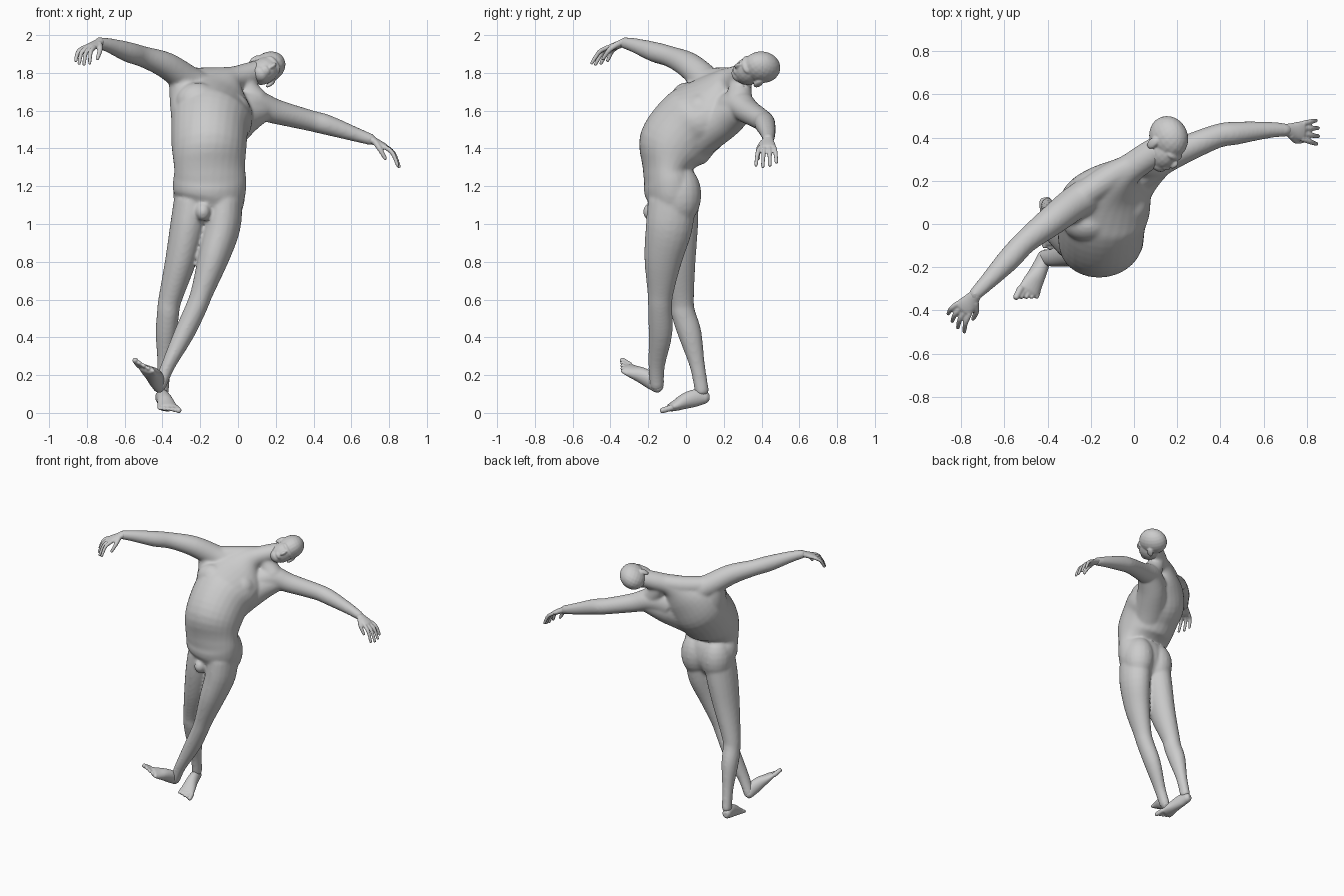
import bpy, bmesh
from math import sin, cos, pi
from mathutils import Vector, Matrix

bm = bmesh.new()


def spline(pts, n=4):
    """Catmull-Rom through rows of numbers."""
    out = []
    for i in range(len(pts) - 1):
        p0, p1, p2, p3 = (pts[max(i - 1, 0)], pts[i], pts[i + 1], pts[min(i + 2, len(pts) - 1)])
        for k in range(n):
            t = k / n
            out.append([0.5 * (2 * b + (c - a) * t + (2 * a - 5 * b + 4 * c - d) * t * t
                               + (3 * b - a - 3 * c + d) * t ** 3)
                        for a, b, c, d in zip(p0, p1, p2, p3)])
    return out + [list(pts[-1])]


def loft(rows, side0=(1, 0, 0), side1=None, seg=20):
    """Closed tube through rows (x, y, z, half width[, half depth]) with rounded ends."""
    rows = spline([tuple(r) if len(r) == 5 else tuple(r) + (r[3],) for r in rows])
    s0, s1 = Vector(side0), Vector(side1 or side0)
    n = len(rows)
    frames = []
    for i, (x, y, z, a, b) in enumerate(rows):
        t = (Vector(rows[min(i + 1, n - 1)][:3]) - Vector(rows[max(i - 1, 0)][:3])).normalized()
        s = s0.lerp(s1, i / (n - 1))
        s = (s - t * s.dot(t)).normalized()
        frames.append((Vector((x, y, z)), t, s, t.cross(s), a, b))
    c, t, s, d, a, b = frames[0]
    frames.insert(0, (c - t * min(a, b) * 0.6, t, s, d, a * 0.6, b * 0.6))
    c, t, s, d, a, b = frames[-1]
    frames.append((c + t * min(a, b) * 0.6, t, s, d, a * 0.6, b * 0.6))
    rings = [[bm.verts.new(c + s * a * cos(2 * pi * j / seg) + d * b * sin(2 * pi * j / seg))
              for j in range(seg)] for c, t, s, d, a, b in frames]
    for r0, r1 in zip(rings, rings[1:]):
        for j in range(seg):
            k = (j + 1) % seg
            bm.faces.new((r0[j], r0[k], r1[k], r1[j]))
    bm.faces.new(rings[0][::-1])
    bm.faces.new(rings[-1])


def blob(center, radii, frame=Matrix.Identity(4)):
    m = frame @ Matrix.Translation(center) @ Matrix.Diagonal((*radii, 1))
    bmesh.ops.create_uvsphere(bm, u_segments=20, v_segments=12, radius=1, matrix=m)


def finish(name, voxel, iterations):
    """Fuse everything built so far into one smooth object."""
    mesh = bpy.data.meshes.new(name)
    bm.to_mesh(mesh)
    bm.clear()
    ob = bpy.data.objects.new(name, mesh)
    bpy.context.collection.objects.link(ob)
    remesh = ob.modifiers.new("fuse", 'REMESH')
    remesh.mode = 'VOXEL'
    remesh.voxel_size = voxel
    remesh.use_smooth_shade = True
    smooth = ob.modifiers.new("soften", 'SMOOTH')
    smooth.factor = 0.5
    smooth.iterations = iterations


def hand(wrist, out, across, down):
    """Palm, four curled fingers and a thumb on the 'across' side."""
    w, o, a, d = Vector(wrist), Vector(out).normalized(), Vector(across).normalized(), Vector(down).normalized()
    palm = [(*(w + o * t), wd, th) for t, wd, th in
            ((-0.01, .027, .024), (.03, .035, .02), (.065, .044, .018), (.09, .046, .015))]
    loft(palm, a)
    for k, length in ((-1.5, .85), (-.5, 1.02), (.5, 1.08), (1.5, 1)):
        base = w + o * .085 + a * k * .024
        mid = base + (o * .045 + d * .012 + a * k * .008) * length
        tip = mid + (o * .022 + d * .056 + a * k * .005) * length
        loft([(*base, .013), (*mid, .012), (*tip, .0095)], a, seg=10)
    p = w + o * .025 + a * .022
    q = p + o * .025 + a * .025 + d * .025
    loft([(*p, .017), (*q, .014), (*(q + o * .028 + d * .042), .010)], o.cross(d), seg=10)


def foot(heel, ball, across, big):
    """Foot from heel to ball, with toes; big = +1 if the big toe is on the 'across' side."""
    h, f, a = Vector(heel), Vector(ball), Vector(across).normalized()
    o = (f - h).normalized()
    up = o.cross(a)
    up = up if up.z > 0 else -up
    rows = [(*(h.lerp(f, t) + up * u), wd, th) for t, u, wd, th in
            ((0, .0, .030, .033), (.25, .012, .035, .046), (.55, .012, .042, .042),
             (.8, .004, .050, .031), (1, 0, .053, .021))]
    loft(rows, a)
    for i in range(5):
        b = f + a * big * (2 - i) * .0215 - o * .006 * i
        r = .017 if i == 0 else .0125
        tip = b + o * (.056 - .005 * i) + a * big * (2 - i) * .002
        loft([(*b, r), (*tip, r * .9)], a, seg=10)


# torso and neck, leaning back and twisting
loft([(-.17, -.08, 1.06, .14, .10), (-.155, -.075, 1.14, .187, .138), (-.15, -.085, 1.22, .195, .142),
      (-.15, -.10, 1.29, .189, .128), (-.153, -.072, 1.40, .198, .187), (-.15, .005, 1.51, .205, .195),
      (-.135, .085, 1.58, .217, .187), (-.10, .165, 1.665, .192, .132), (-.06, .22, 1.735, .107, .09),
      (-.02, .255, 1.765, .07, .07), (.05, .305, 1.79, .063, .067), (.115, .345, 1.81, .06, .065)],
     (1, 0, 0), (.85, .42, -.32), 28)
# chest, buttocks and groin
blob((-.215, .005, 1.65), (.115, .09, .10))
blob((-.03, .08, 1.605), (.095, .095, .09))
for x in (-.235, -.07):
    blob((x, -.035, 1.155), (.108, .117, .16))
blob((-.185, -.18, 1.065), (.04, .048, .05))
# side muscles sweep from each armpit down to the waist
loft([(.12, .29, 1.605, .07), (.02, .215, 1.56, .10), (-.065, .10, 1.49, .115), (-.11, .0, 1.41, .11)])
loft([(-.30, .08, 1.76, .07), (-.265, .07, 1.66, .10), (-.235, .02, 1.54, .115), (-.22, -.05, 1.40, .11)])
# trapezius slopes from the neck to each shoulder
loft([(.03, .29, 1.785, .053), (-.11, .215, 1.765, .065), (-.25, .12, 1.765, .063)])
loft([(.03, .29, 1.77, .053), (.05, .285, 1.71, .063), (.09, .28, 1.65, .073)])

# arms
loft([(-.18, .15, 1.71, .085), (-.27, .10, 1.765, .079), (-.38, .015, 1.84, .070), (-.50, -.08, 1.885, .056),
      (-.58, -.165, 1.91, .054), (-.68, -.27, 1.945, .039), (-.74, -.33, 1.960, .030)], (0, 0, 1))
loft([(0, .22, 1.60, .09), (.09, .28, 1.63, .08), (.20, .33, 1.595, .066), (.38, .405, 1.548, .056),
      (.47, .42, 1.525, .054), (.62, .435, 1.475, .039), (.71, .435, 1.445, .030)], (0, 0, 1))

# legs, the left one crossing in front of the standing right one
loft([(-.075, -.075, 1.12, .10, .127), (-.085, -.09, .98, .097, .124), (-.13, -.12, .82, .082, .102),
      (-.19, -.135, .64, .060, .070), (-.22, -.137, .56, .057, .064), (-.285, -.135, .42, .054, .063),
      (-.37, -.155, .25, .037, .044), (-.415, -.155, .14, .034, .038)])
loft([(-.24, -.06, 1.12, .10, .127), (-.265, -.06, .98, .096, .124), (-.305, -.05, .80, .082, .102),
      (-.36, -.025, .60, .062, .068), (-.37, -.015, .53, .059, .064), (-.38, .02, .42, .056, .063),
      (-.39, .06, .25, .037, .041), (-.40, .085, .11, .033, .038)])
finish("body", 0.009, 10)

# hands
hand((-.735, -.33, 1.960), (-.62, -.72, -.30), (.74, -.67, 0), (.05, -.35, -1))
hand((.705, .435, 1.447), (.86, -.06, -.45), (-.07, -1, 0), (.15, 0, -1))
finish("hands", 0.005, 4)

# feet: the left rolled inward and raised, the right standing on its ball
foot((-.415, -.145, .133), (-.487, -.312, .235), (.85, -.36, -.38), -1)
foot((-.41, .105, .082), (-.37, -.085, .027), (.98, .2, 0), 1)
finish("feet", 0.005, 4)

# head, in its own frame: x to its left, y to its back, z to its crown
right, face = Vector((-.55, -.05, .83)).normalized(), Vector((.5, -.82, .28)).normalized()
crown = right.cross(face).normalized()
rot = Matrix((-right, -face, crown)).transposed().to_4x4()
head = Matrix.Translation((.148, .372, 1.82)) @ rot
for c, r in (((0, .015, .03), (.079, .102, .092)),       # cranium
             ((0, -.022, -.032), (.069, .080, .09)),     # face
             ((0, -.05, -.085), (.046, .045, .035)),     # jaw
             ((0, -.062, .01), (.055, .038, .022)),      # brow
             ((0, -.102, -.022), (.012, .018, .026)),    # nose
             ((0, -.085, -.062), (.028, .020, .018))):   # mouth
    blob(c, r, head)
for sx in (-1, 1):
    blob((sx * .079, .018, -.015), (.011, .022, .034), head)    # ear
finish("head", 0.005, 6)
bm.free()
